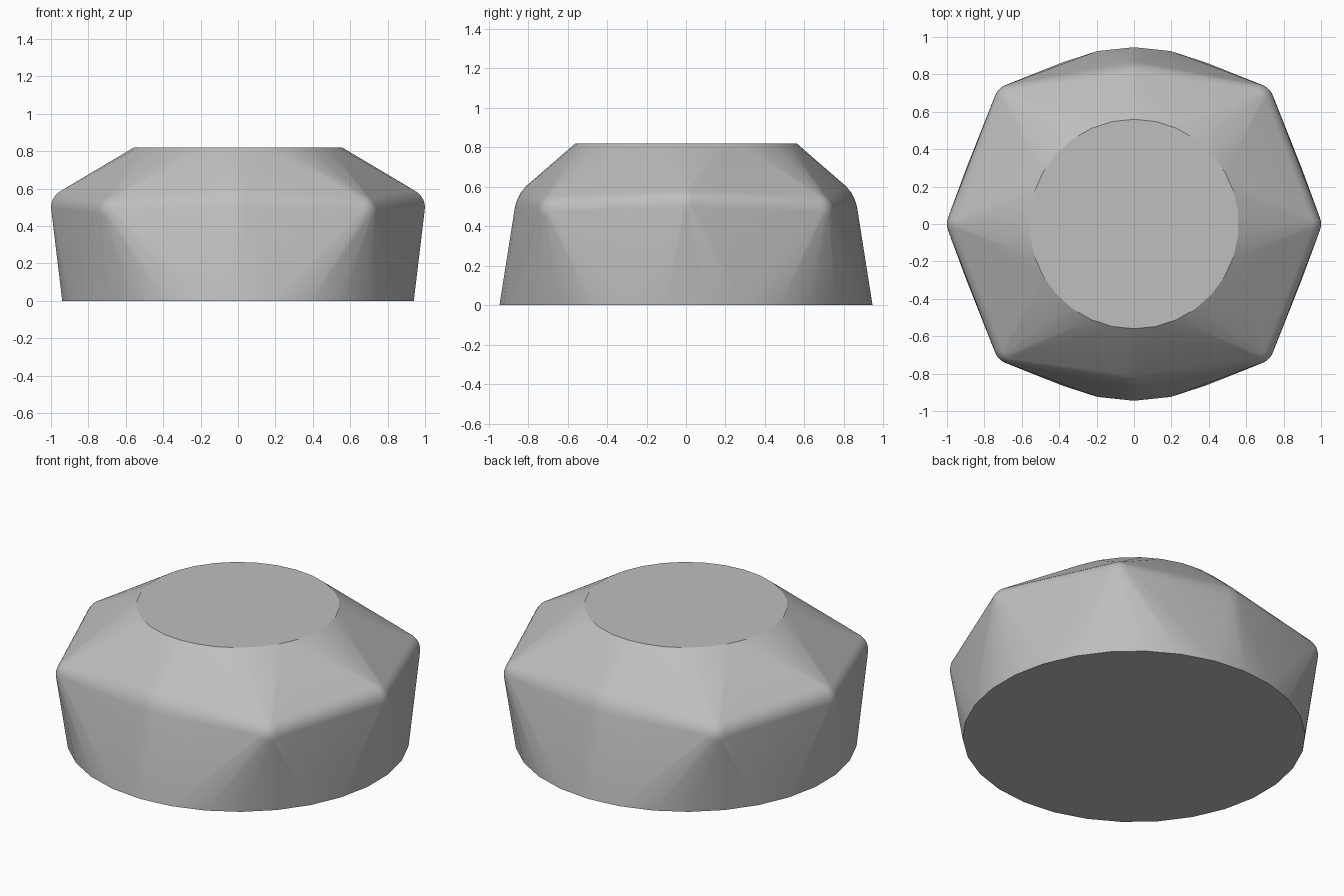
import bpy, bmesh, math
from mathutils import Matrix, Vector

cube = bpy.data.objects.get("Cube")
if cube:
    bpy.data.objects.remove(cube, do_unlink=True)

SEGMENTS = 30

grey = bpy.data.materials.new("plain_grey")
grey.use_nodes = True
color = (0.52, 0.52, 0.52, 1)
grey.diffuse_color = color
grey.node_tree.nodes["Principled BSDF"].inputs["Base Color"].default_value = color

bm = bmesh.new()


def add_disc(radius, z):
    bmesh.ops.create_circle(bm, segments=SEGMENTS, radius=radius,
                            matrix=Matrix.Translation((0, 0, z)))


def add_ball(center, radius):
    bmesh.ops.create_uvsphere(bm, u_segments=SEGMENTS, v_segments=16, radius=radius,
                              matrix=Matrix.Translation(Vector(center)))


# Round base and round top
add_disc(0.945, 0)
add_disc(0.56, 0.82)

# Rounded side points, corner points and broad front and back bulges
for side in (-1, 1):
    add_ball((side * 0.9, 0, 0.5), 0.1)
    add_ball((0, side * 0.67, 0.46), 0.2)
    for end in (-1, 1):
        add_ball((side * 0.65, end * 0.65, 0.47), 0.1)

# Stretch one skin over all of them
hull = bmesh.ops.convex_hull(bm, input=bm.verts[:])
loose = {g for key in ("geom_interior", "geom_unused") for g in hull[key]
         if isinstance(g, bmesh.types.BMVert)}
bmesh.ops.delete(bm, geom=list(loose), context='VERTS')
# Remove the leftover ball faces hidden inside
keep = {g for g in hull["geom"] if isinstance(g, bmesh.types.BMFace)}
bmesh.ops.delete(bm, geom=[f for f in bm.faces if f not in keep], context='FACES')
bmesh.ops.delete(bm, geom=[v for v in bm.verts if not v.link_faces], context='VERTS')
bmesh.ops.recalc_face_normals(bm, faces=bm.faces[:])

mesh = bpy.data.meshes.new("faceted_body")
bm.to_mesh(mesh)
bm.free()
mesh.materials.append(grey)
body = bpy.data.objects.new("faceted_body", mesh)
bpy.context.collection.objects.link(body)

# Smooth sides with a crisp rim
bpy.ops.object.select_all(action='DESELECT')
body.select_set(True)
bpy.context.view_layer.objects.active = body
bpy.ops.object.shade_smooth_by_angle(angle=math.radians(30))
